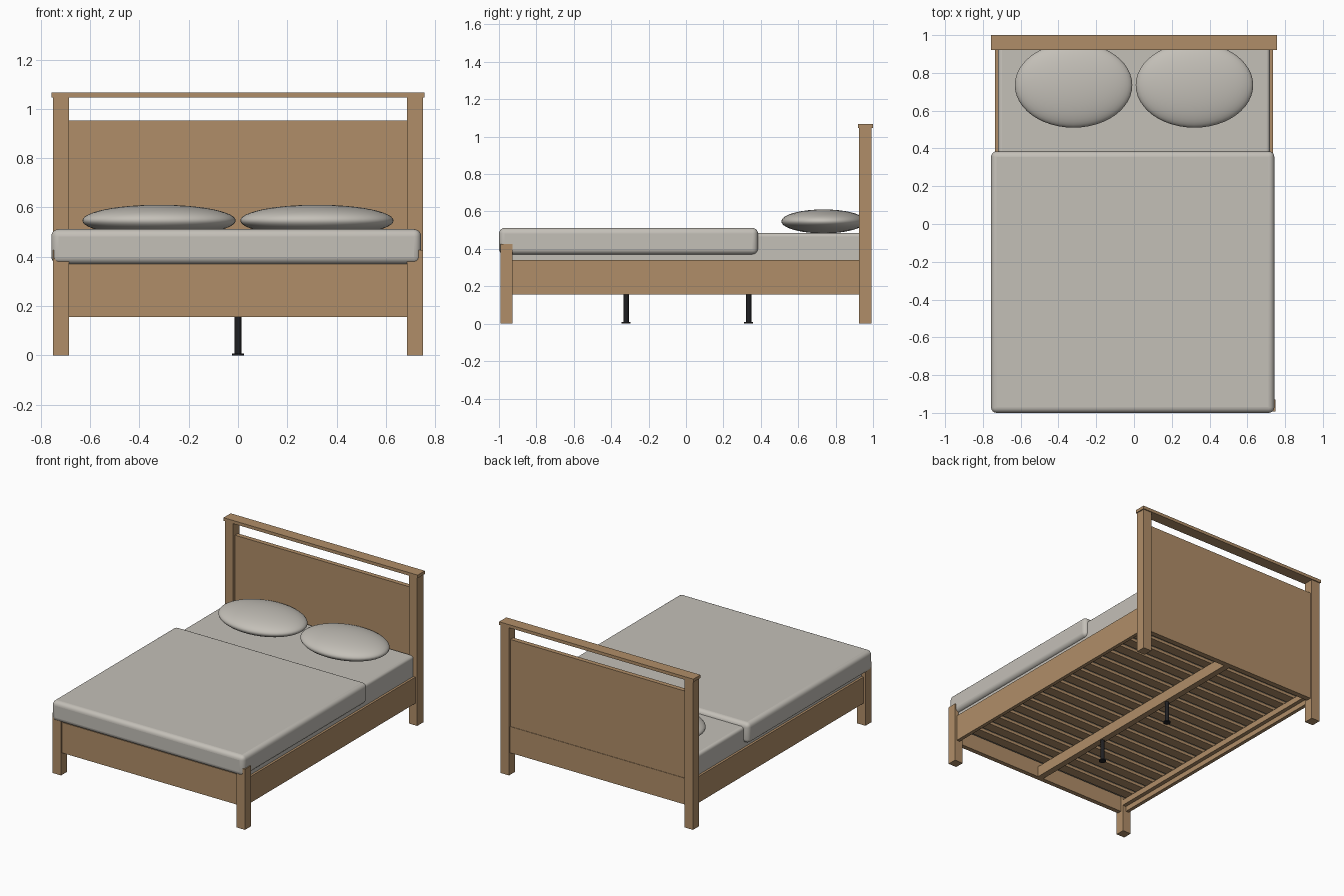
import bpy
import math

default = bpy.data.objects.get("Cube")
if default:
    bpy.data.objects.remove(default, do_unlink=True)


def make_material(name, rgb):
    mat = bpy.data.materials.new(name)
    color = (*rgb, 1.0)
    mat.diffuse_color = color
    mat.use_nodes = True
    bsdf = next(n for n in mat.node_tree.nodes if n.type == 'BSDF_PRINCIPLED')
    bsdf.inputs["Base Color"].default_value = color
    return mat


WOOD = make_material("oak_wood", (0.434, 0.27, 0.138))
LINEN = make_material("grey_linen", (0.55, 0.525, 0.478))
METAL = make_material("black_metal", (0.014, 0.014, 0.016))


def finish(name, mat):
    obj = bpy.context.object
    obj.name = obj.data.name = name
    obj.data.materials.append(mat)
    return obj


def box(name, x, y, z, mat=WOOD, round_edge=0.0):
    """Box from (min, max) ranges, with optional rounded edges."""
    spans = (x, y, z)
    bpy.ops.mesh.primitive_cube_add(size=1, location=[(a + b) / 2 for a, b in spans])
    obj = bpy.context.object
    obj.scale = [b - a for a, b in spans]
    bpy.ops.object.transform_apply(location=False, rotation=False, scale=True)
    finish(name, mat)
    if round_edge:
        bevel = obj.modifiers.new("rounding", 'BEVEL')
        bevel.width = round_edge
        bevel.segments = 5
        bpy.ops.object.shade_smooth_by_angle(angle=math.radians(35))
    return obj


def cylinder(name, radius, y, z0, z1):
    bpy.ops.mesh.primitive_cylinder_add(vertices=24, radius=radius, depth=z1 - z0,
                                        location=(0, y, (z0 + z1) / 2))
    bpy.ops.object.shade_smooth_by_angle(angle=math.radians(35))
    return finish(name, METAL)


def mirrored(side, near, far):
    return tuple(sorted((side * near, side * far)))


RAIL_LOW, RAIL_TOP = 0.155, 0.34

# Posts, side rails, slat ledgers and pillows on both sides
for side, tag in ((1, "left"), (-1, "right")):
    post_x = mirrored(side, 0.685, 0.75)
    box(f"head_post_{tag}", post_x, (0.925, 0.993), (0, 1.045))
    box(f"foot_post_{tag}", post_x, (-0.993, -0.928), (0, 0.427))
    box(f"side_rail_{tag}", mirrored(side, 0.71, 0.735), (-0.93, 0.927),
        (RAIL_LOW, RAIL_TOP))
    box(f"slat_ledger_{tag}", mirrored(side, 0.682, 0.71), (-0.928, 0.925), (0.19, 0.23))
    bpy.ops.mesh.primitive_uv_sphere_add(segments=48, ring_count=24, radius=1,
                                         location=(side * 0.32, 0.735, 0.547))
    bpy.context.object.scale = (0.311, 0.225, 0.064)
    bpy.ops.object.transform_apply(location=False, rotation=False, scale=True)
    bpy.ops.object.shade_smooth()
    finish(f"pillow_{tag}", LINEN)

# Headboard
box("headboard_panel", (-0.686, 0.686), (0.945, 0.978), (RAIL_TOP, 0.953))
box("headboard_lower_rail", (-0.686, 0.686), (0.943, 0.981), (RAIL_LOW, RAIL_TOP))
box("headboard_cap", (-0.757, 0.757), (0.92, 1.0), (1.045, 1.067))

# Footboard
box("foot_rail", (-0.686, 0.686), (-0.982, -0.95), (RAIL_LOW, 0.37))

# Centre beam with two support legs
box("centre_beam", (-0.022, 0.022), (-0.95, 0.944), (RAIL_LOW, 0.23))
for tag, y in (("front", -0.32), ("rear", 0.335)):
    cylinder(f"support_leg_{tag}", 0.014, y, 0, RAIL_LOW)
    cylinder(f"support_foot_{tag}", 0.024, y, 0, 0.008)

# Slats
SLATS = 18
for i in range(SLATS):
    y = -0.86 + i * 1.74 / (SLATS - 1)
    box(f"slat_{i + 1}", (-0.71, 0.71), (y - 0.035, y + 0.035), (0.23, 0.25))

# Bedding
box("mattress", (-0.719, 0.719), (-0.945, 0.942), (0.252, 0.485), LINEN, 0.02)
box("duvet", (-0.757, 0.743), (-1.0, 0.385), (0.37, 0.512), LINEN, 0.03)
